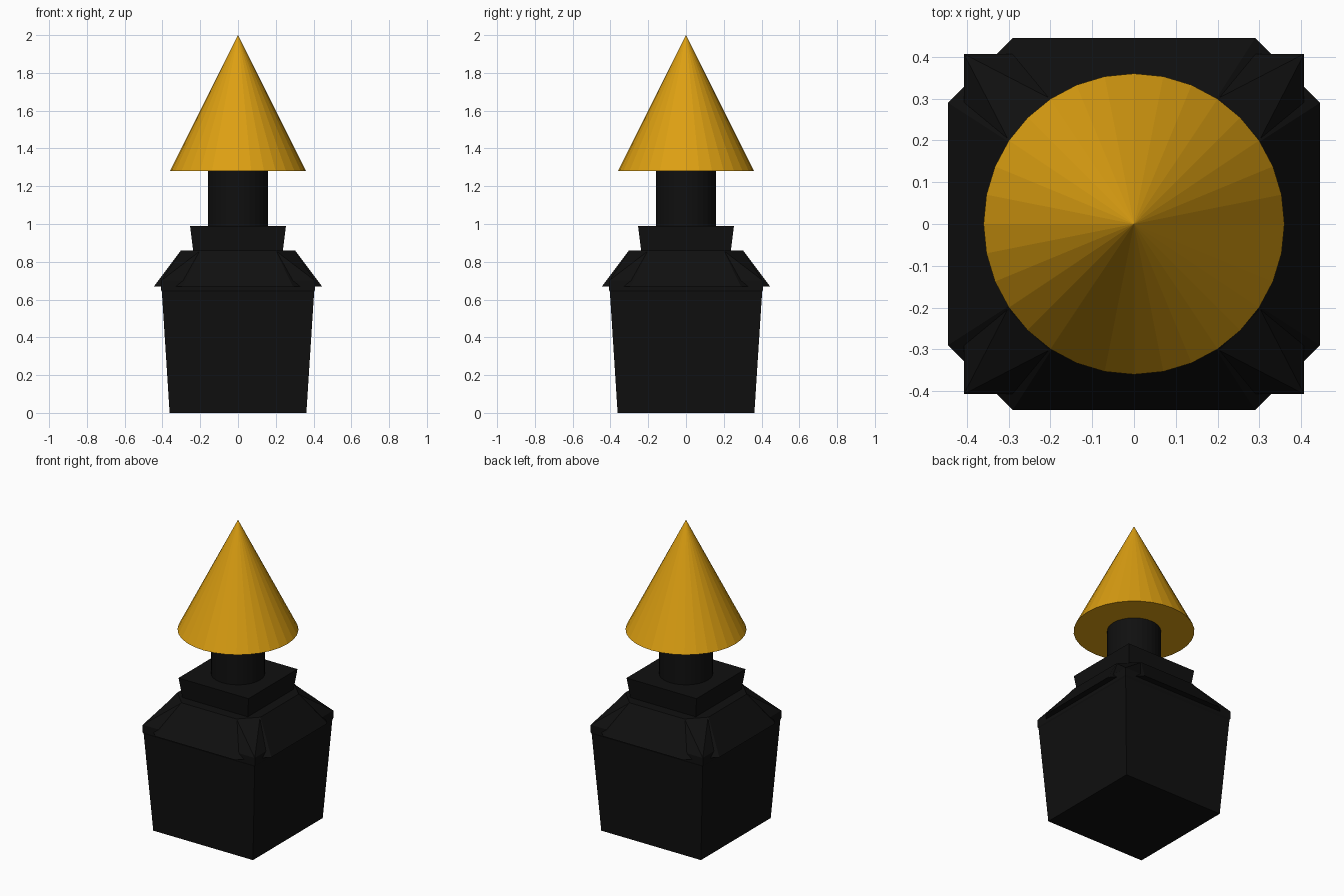
import bpy, bmesh, math

if "Cube" in bpy.data.objects:
    bpy.data.objects.remove(bpy.data.objects["Cube"])


def material(name, rgb):
    m = bpy.data.materials.new(name)
    m.diffuse_color = (*rgb, 1)
    m.use_nodes = True
    m.node_tree.nodes["Principled BSDF"].inputs["Base Color"].default_value = m.diffuse_color
    return m


black = material("black", (0.005, 0.005, 0.005))
amber = material("amber", (0.72, 0.35, 0.006))


def add_object(name, bm, mat):
    bmesh.ops.recalc_face_normals(bm, faces=bm.faces)
    mesh = bpy.data.meshes.new(name)
    bm.to_mesh(mesh)
    bm.free()
    mesh.materials.append(mat)
    ob = bpy.data.objects.new(name, mesh)
    bpy.context.collection.objects.link(ob)
    return ob


def ring(half, flat, z):
    """Chamfered square: half width, half length of the straight sides, height.
    flat == half gives a plain square."""
    pts = []
    for k in range(4):
        c, s = round(math.cos(k * math.pi / 2)), round(math.sin(k * math.pi / 2))
        for x, y in [(half, -flat), (half, flat)]:
            pts.append((c * x - s * y, s * x + c * y, z))
    return pts


def loft(name, rings, mat):
    bm = bmesh.new()
    loops = [[bm.verts.new(p) for p in ring(*r)] for r in rings]
    for a, b in zip(loops, loops[1:]):
        for i in range(8):
            j = (i + 1) % 8
            bm.faces.new((a[i], a[j], b[j], b[i]))
    bm.faces.new(loops[0])
    bm.faces.new(loops[-1])
    # plain squares collapse to four corners
    bmesh.ops.remove_doubles(bm, verts=bm.verts, dist=1e-5)
    return add_object(name, bm, mat)


def cone(name, r1, r2, z1, z2, mat):
    bm = bmesh.new()
    bmesh.ops.create_cone(bm, cap_ends=True, segments=32, radius1=r1, radius2=r2, depth=z2 - z1)
    bmesh.ops.translate(bm, verts=bm.verts, vec=(0, 0, (z1 + z2) / 2))
    return add_object(name, bm, mat)


# tapered square body whose corners fold up to the shoulder top
loft("body", [(0.362, 0.362, 0), (0.403, 0.403, 0.64), (0.407, 0.407, 0.65),
              (0.407, 0.407, 0.70), (0.30, 0.20, 0.858)], black)
# overhanging sloped shoulder with cut corners
loft("shoulder", [(0.445, 0.29, 0.67), (0.302, 0.198, 0.86)], black)
# flared square collar
loft("collar", [(0.237, 0.237, 0.855), (0.254, 0.254, 0.99)], black)
# round neck and pointed tip
cone("neck", 0.16, 0.16, 0.97, 1.285, black)
cone("tip", 0.36, 0.0, 1.28, 2.0, amber)
